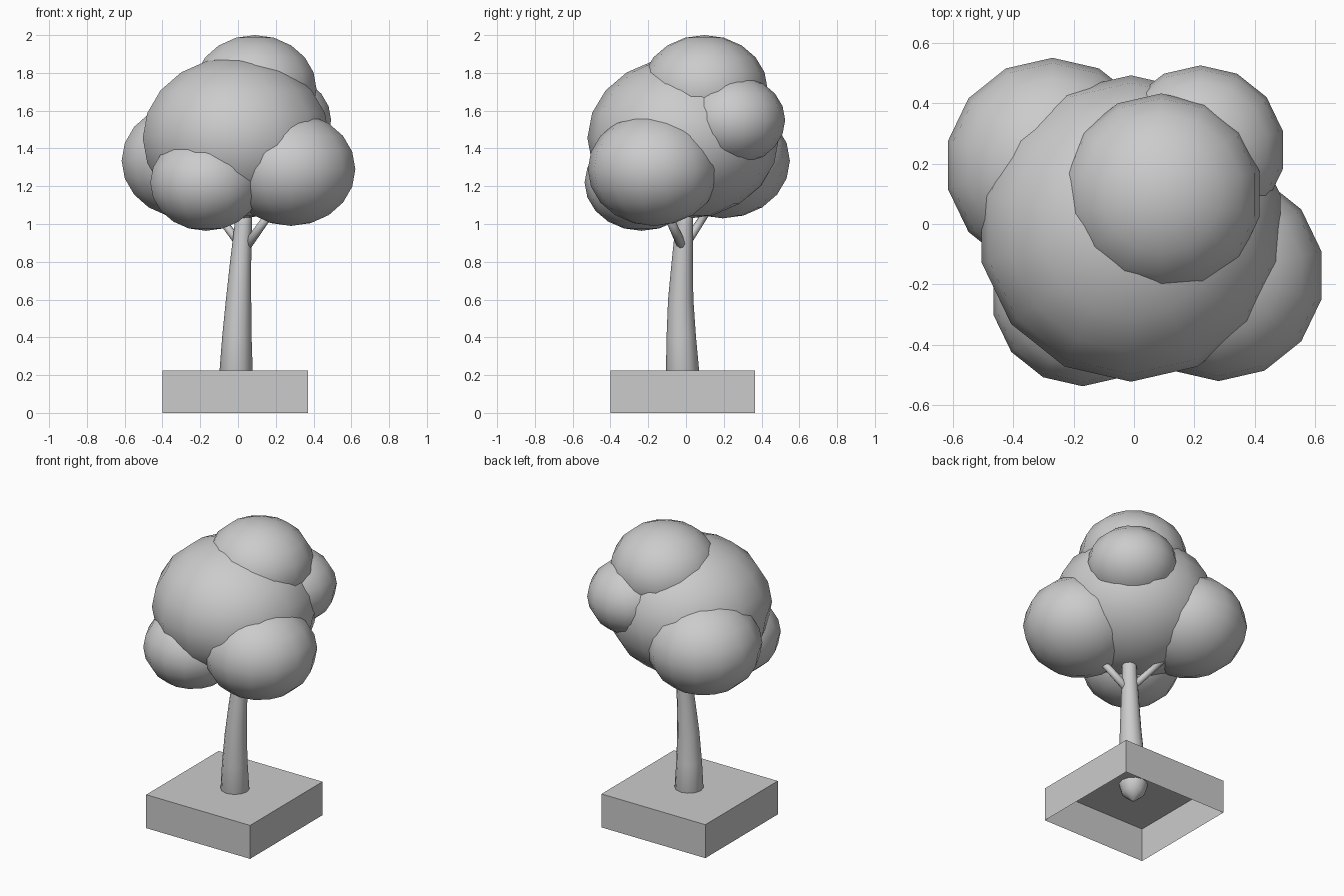
import bpy
import bmesh
import math
from mathutils import Vector, Matrix

old = bpy.data.objects.get("Cube")
if old:
    bpy.data.objects.remove(old, do_unlink=True)

grey = bpy.data.materials.new("plain grey")
grey.use_nodes = True
colour = (0.6, 0.6, 0.6, 1)
grey.diffuse_color = colour
grey.node_tree.nodes["Principled BSDF"].inputs["Base Color"].default_value = colour


def finish(name, bm, smooth):
    bmesh.ops.recalc_face_normals(bm, faces=bm.faces)
    for face in bm.faces:
        face.smooth = smooth
    mesh = bpy.data.meshes.new(name)
    bm.to_mesh(mesh)
    bm.free()
    mesh.materials.append(grey)
    obj = bpy.data.objects.new(name, mesh)
    bpy.context.collection.objects.link(obj)
    return obj


def foliage(name, centre, width, height):
    """Flattened ball of leaves: horizontal and vertical radius."""
    bm = bmesh.new()
    matrix = Matrix.Translation(centre) @ Matrix.Diagonal((width, width, height, 1))
    bmesh.ops.create_uvsphere(bm, u_segments=14, v_segments=10, radius=1, matrix=matrix)
    finish(name, bm, True)


def limb(name, stations, sides, upright):
    """Tapered tube through (x, y, z, radius) stations."""
    bm = bmesh.new()
    points = [Vector(s[:3]) for s in stations]
    axis = Vector((0, 0, 1)) if upright else (points[-1] - points[0]).normalized()
    turn = axis.to_track_quat("Z", "Y")
    rings = []
    for point, station in zip(points, stations):
        ring = []
        for i in range(sides):
            a = math.tau * i / sides
            offset = Vector((math.cos(a), math.sin(a), 0)) * station[3]
            ring.append(bm.verts.new(point + turn @ offset))
        rings.append(ring)
    for low, high in zip(rings, rings[1:]):
        for i in range(sides):
            j = (i + 1) % sides
            bm.faces.new((low[i], low[j], high[j], high[i]))
    bm.faces.new(rings[0])
    bm.faces.new(rings[-1])
    finish(name, bm, True)


# Hollow ground block, open underneath
bm = bmesh.new()
block = Matrix.Translation((-0.015, -0.017, 0.112)) @ Matrix.Diagonal((0.77, 0.767, 0.224, 1))
bmesh.ops.create_cube(bm, size=1, matrix=block)
bmesh.ops.recalc_face_normals(bm, faces=bm.faces)
bottom = [f for f in bm.faces if f.normal.z < -0.5]
bmesh.ops.delete(bm, geom=bottom, context="FACES_ONLY")
ground = finish("ground_block", bm, False)

# Curved trunk with a blunt root tip below the ground surface
limb("trunk", [
    (-0.01, -0.02, 0.11, 0.01), (-0.01, -0.02, 0.16, 0.07),
    (-0.01, -0.018, 0.22, 0.088), (-0.006, -0.025, 0.4, 0.078),
    (0.003, -0.028, 0.6, 0.067), (0.014, -0.02, 0.8, 0.056),
    (0.028, -0.009, 1.0, 0.046), (0.034, -0.005, 1.15, 0.042)], 12, True)

# Side branches
limb("left_branch", [(0.03, -0.01, 0.86, 0.026), (0.2, -0.12, 1.1, 0.022)], 8, False)
limb("right_branch", [(0.02, -0.01, 0.88, 0.024), (-0.13, 0.12, 1.08, 0.02)], 8, False)

# Crown of overlapping leaf balls
foliage("crown_main", (-0.01, -0.015, 1.455), 0.507, 0.43)
foliage("crown_top", (0.09, 0.098, 1.715), 0.334, 0.285)
foliage("crown_left", (0.28, -0.17, 1.29), 0.35, 0.3)
foliage("crown_front_right", (-0.17, -0.235, 1.22), 0.302, 0.256)
foliage("crown_back_right", (-0.27, 0.195, 1.335), 0.355, 0.305)
foliage("crown_back_left", (0.22, 0.245, 1.55), 0.28, 0.238)
